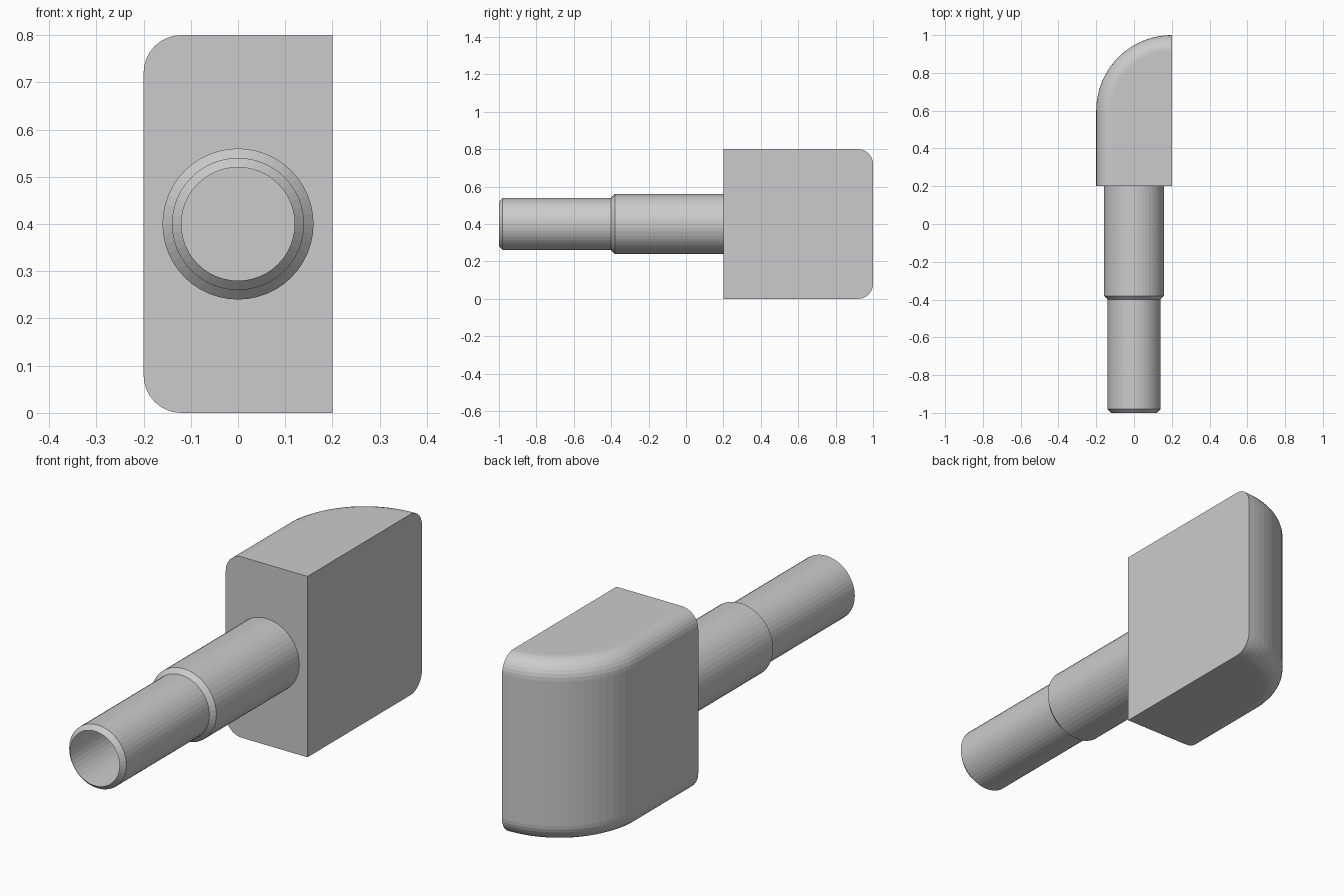
import bpy
import bmesh
from math import cos, sin, pi

if "Cube" in bpy.data.objects:
    bpy.data.objects.remove(bpy.data.objects["Cube"])


def make_object(name, bm):
    mesh = bpy.data.meshes.new(name)
    bm.to_mesh(mesh)
    bm.free()
    obj = bpy.data.objects.new(name, mesh)
    bpy.context.collection.objects.link(obj)
    return obj


def bridge(bm, a, b, closed=False):
    """Join two equal rows of vertices with quads."""
    n = len(a)
    for j in range(n if closed else n - 1):
        k = (j + 1) % n
        bm.faces.new((a[j], a[k], b[k], b[j]))


# Block: a rounded edge profile swept round the outer wall, then capped
X0, X1, Y0, HEIGHT = -0.2, 0.2, 0.2, 0.8
ARC, FILLET = 0.4, 0.08
ARC_STEPS, FILLET_STEPS = 20, 8

upper = []
for i in range(FILLET_STEPS + 1):
    t = pi / 2 * i / FILLET_STEPS
    upper.append((FILLET * (1 - sin(t)), HEIGHT - FILLET * (1 - cos(t))))
profile = upper + [(d, HEIGHT - z) for d, z in reversed(upper)]

bm = bmesh.new()
rows = [[bm.verts.new((X0 + d, Y0, z)) for d, z in profile]]
for i in range(ARC_STEPS + 1):
    t = pi / 2 * i / ARC_STEPS
    rows.append([bm.verts.new((X1 - (ARC - d) * cos(t),
                               0.6 + (ARC - d) * sin(t), z))
                 for d, z in profile])
for a, b in zip(rows, rows[1:]):
    bridge(bm, a, b)
top_corner = bm.verts.new((X1, Y0, HEIGHT))
low_corner = bm.verts.new((X1, Y0, 0))
bm.faces.new([r[0] for r in rows] + [top_corner])
bm.faces.new([r[-1] for r in rows] + [low_corner])
bm.faces.new(rows[0] + [low_corner, top_corner])
bm.faces.new(rows[-1] + [low_corner, top_corner])
bmesh.ops.recalc_face_normals(bm, faces=bm.faces[:])
make_object("rounded_block", bm)


# Stepped tube: chamfered shoulder and lip, open at the front
SIDES = 48
tube_profile = [(0.16, 0.2), (0.16, -0.38), (0.14, -0.4),
                (0.14, -0.98), (0.12, -1.0)]
bm = bmesh.new()
rings = [[bm.verts.new((r * cos(2 * pi * j / SIDES), y,
                        0.4 + r * sin(2 * pi * j / SIDES)))
          for j in range(SIDES)] for r, y in tube_profile]
for a, b in zip(rings, rings[1:]):
    bridge(bm, a, b, closed=True)
make_object("stepped_tube", bm)
